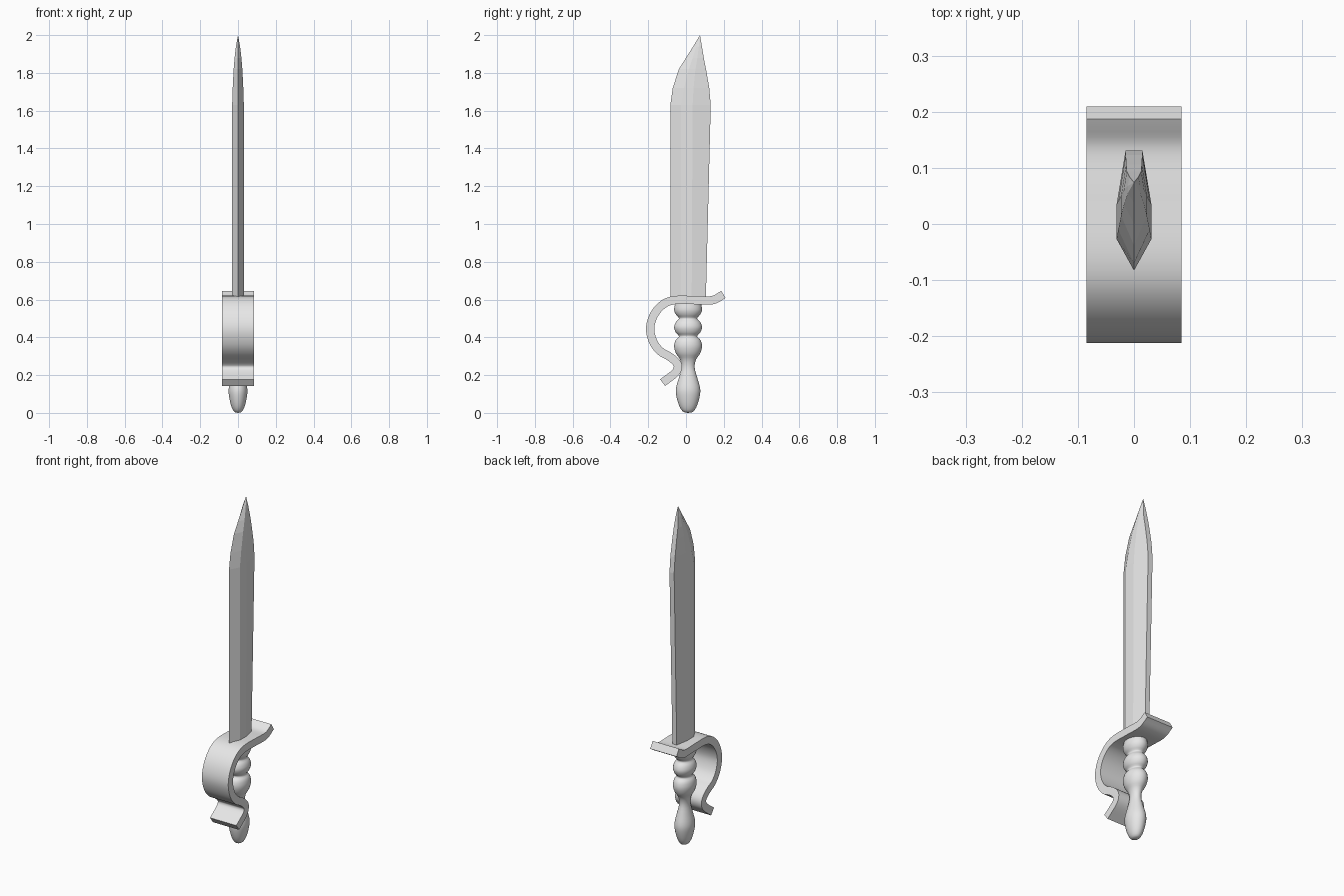
import bpy
import bmesh
import math
from mathutils import Vector

cube = bpy.data.objects.get("Cube")
if cube:
    bpy.data.objects.remove(cube)

grey = bpy.data.materials.new("plain grey")
grey.use_nodes = True
colour = (0.8, 0.8, 0.8, 1)
grey.diffuse_color = colour
grey.node_tree.nodes["Principled BSDF"].inputs["Base Color"].default_value = colour


def loft(name, rings, smooth_angle=None):
    """Skin closed rings of equal size, capping both ends."""
    bm = bmesh.new()
    loops = [[bm.verts.new(p) for p in ring] for ring in rings]
    n = len(loops[0])
    for a, b in zip(loops, loops[1:]):
        for i in range(n):
            j = (i + 1) % n
            bm.faces.new((a[i], a[j], b[j], b[i]))
    bm.faces.new(loops[0])
    bm.faces.new(loops[-1])
    bmesh.ops.remove_doubles(bm, verts=bm.verts, dist=1e-5)
    bmesh.ops.recalc_face_normals(bm, faces=bm.faces)
    mesh = bpy.data.meshes.new(name)
    bm.to_mesh(mesh)
    bm.free()
    mesh.materials.append(grey)
    obj = bpy.data.objects.new(name, mesh)
    bpy.context.collection.objects.link(obj)
    if smooth_angle:
        bpy.ops.object.select_all(action="DESELECT")
        obj.select_set(True)
        bpy.context.view_layer.objects.active = obj
        bpy.ops.object.shade_smooth_by_angle(angle=math.radians(smooth_angle))
    return obj


def spline(points, steps):
    """Catmull-Rom curve through the points."""
    pts = [Vector(p) for p in points]
    pts = [2 * pts[0] - pts[1]] + pts + [2 * pts[-1] - pts[-2]]
    out = []
    for a, b, c, d in zip(pts, pts[1:], pts[2:], pts[3:]):
        for k in range(steps):
            t = k / steps
            out.append(0.5 * (2 * b + (c - a) * t + (2 * a - 5 * b + 4 * c - d) * t ** 2
                              + (3 * b - a - 3 * c + d) * t ** 3))
    return out + [pts[-2]]


# Blade: height, cutting edge y, front ridge y, rear ridge y, spine y,
# half width at the ridges, half width of the spine
sections = [
    (0.60, -0.083, -0.027, 0.030, 0.105, 0.031, 0.014),
    (1.63, -0.083, -0.027, 0.035, 0.131, 0.031, 0.015),
    (1.72, -0.070, -0.010, 0.040, 0.123, 0.028, 0.015),
    (1.82, -0.038, 0.015, 0.050, 0.106, 0.023, 0.014),
    (1.88, 0.000, 0.035, 0.060, 0.094, 0.018, 0.013),
    (1.94, 0.038, 0.055, 0.068, 0.084, 0.011, 0.008),
    (2.00, 0.074, 0.074, 0.074, 0.074, 0.000, 0.000),
]
blade_rings = []
for z, edge, front, rear, spine, wide, narrow in sections:
    side = [(wide, front, z), (wide, rear, z), (narrow, spine, z)]
    mirrored = [(-x, y, h) for x, y, h in reversed(side)]
    blade_rings.append([(0, edge, z)] + side + mirrored)
loft("blade", blade_rings)

# Guard: a wide ribbon following a side profile of (y, z)
path = [(-0.124, 0.160), (-0.060, 0.209), (-0.043, 0.240), (-0.052, 0.268),
        (-0.087, 0.298), (-0.134, 0.325), (-0.172, 0.373), (-0.190, 0.445),
        (-0.170, 0.518), (-0.123, 0.573), (-0.060, 0.597), (0.050, 0.597),
        (0.140, 0.597), (0.198, 0.627)]
curve = spline(path, 5)
half_width, half_thick = 0.085, 0.022
guard_rings = []
for i, p in enumerate(curve):
    tangent = (curve[min(i + 1, len(curve) - 1)] - curve[max(i - 1, 0)]).normalized()
    offset = Vector((-tangent.y, tangent.x)) * half_thick
    a, b = p + offset, p - offset
    guard_rings.append([(-half_width, *a), (half_width, *a),
                        (half_width, *b), (-half_width, *b)])
loft("guard", guard_rings, 40)

# Handle: turned beads and a bulb, slightly flattened from side to side
profile = [(0.0, 0.0), (0.027, 0.007), (0.048, 0.040), (0.063, 0.095), (0.063, 0.135),
           (0.048, 0.188), (0.035, 0.240), (0.042, 0.282), (0.064, 0.315),
           (0.074, 0.352), (0.066, 0.385), (0.048, 0.405), (0.065, 0.426),
           (0.074, 0.453), (0.065, 0.480), (0.048, 0.500), (0.064, 0.520),
           (0.074, 0.547), (0.066, 0.590)]
sides = 32
handle_rings = []
for r, z in spline(profile, 3):
    angles = [2 * math.pi * k / sides for k in range(sides)]
    handle_rings.append([(0.77 * r * math.cos(a), 0.011 + r * math.sin(a), z)
                         for a in angles])
loft("handle", handle_rings, 60)
